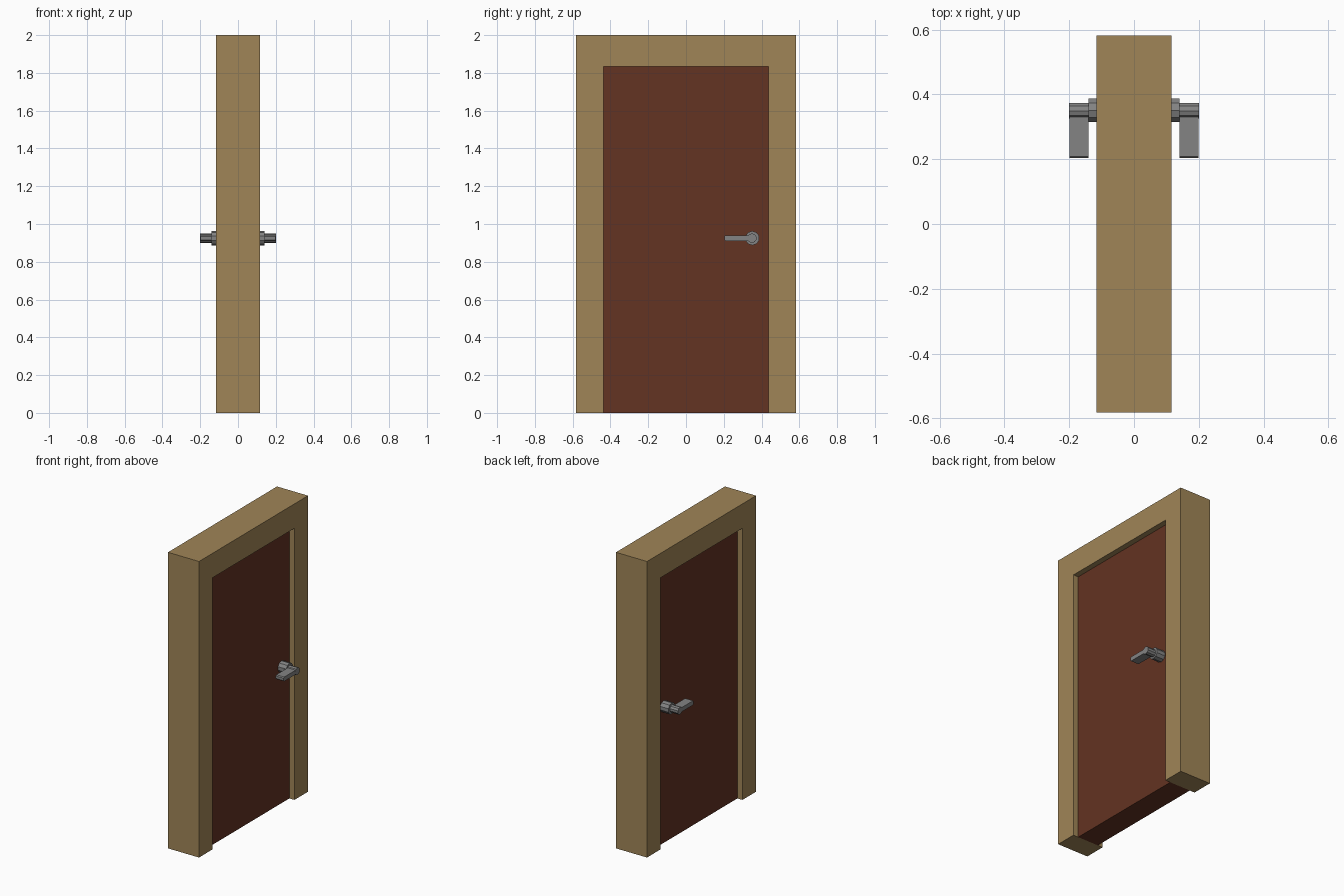
import bpy, bmesh, math
from mathutils import Matrix

if "Cube" in bpy.data.objects:
    bpy.data.objects.remove(bpy.data.objects["Cube"])


def material(name, color):
    m = bpy.data.materials.new(name)
    m.diffuse_color = (*color, 1)
    m.use_nodes = True
    m.node_tree.nodes["Principled BSDF"].inputs["Base Color"].default_value = m.diffuse_color
    return m


wood = material("light_wood", (0.352, 0.235, 0.096))
brown = material("dark_red_brown", (0.125, 0.033, 0.016))
metal = material("grey_metal", (0.23, 0.23, 0.23))


def prism(name, outline, x0, x1, mat):
    """Extrude a (y, z) outline along x."""
    bm = bmesh.new()
    face = bm.faces.new([bm.verts.new((x0, y, z)) for y, z in outline])
    ext = bmesh.ops.extrude_face_region(bm, geom=[face])
    moved = [v for v in ext["geom"] if isinstance(v, bmesh.types.BMVert)]
    bmesh.ops.translate(bm, verts=moved, vec=(x1 - x0, 0, 0))
    bmesh.ops.recalc_face_normals(bm, faces=bm.faces)
    me = bpy.data.meshes.new(name)
    bm.to_mesh(me)
    bm.free()
    me.materials.append(mat)
    ob = bpy.data.objects.new(name, me)
    bpy.context.collection.objects.link(ob)
    return ob


def ring(cy, cz, r, n):
    return [(cy + r * math.cos(math.tau * (i + 0.5) / n),
             cz + r * math.sin(math.tau * (i + 0.5) / n)) for i in range(n)]


# Frame: an upside-down U around the opening
W, H, OW, OH, D = 0.582, 2.0, 0.437, 1.835, 0.116
prism("door_frame", [(-W, 0), (-W, H), (W, H), (W, 0),
                     (OW, 0), (OW, OH), (-OW, OH), (-OW, 0)], -D, D, wood)

# Door panel, recessed on both sides
P = 0.078
prism("door_panel", [(-OW, 0), (-OW, OH), (OW, OH), (OW, 0)], -P, P, brown)

# Handles on both faces
CY, CZ = 0.351, 0.925
for side, s in (("right", 1), ("left", -1)):
    prism(f"handle_neck_{side}", ring(CY, CZ, 0.038, 10), s * P, s * 0.14, metal)
    prism(f"handle_hub_{side}", ring(CY - 0.002, CZ, 0.025, 10), s * 0.14, s * 0.2, metal)
    # lever bar with chamfered tip
    h, tip = 0.0145, 0.203
    prism(f"handle_lever_{side}",
          [(CY, CZ - h), (CY, CZ + h), (tip + 0.006, CZ + h), (tip, CZ + h - 0.006),
           (tip, CZ - h + 0.006), (tip + 0.006, CZ - h)], s * 0.14, s * 0.1995, metal)
